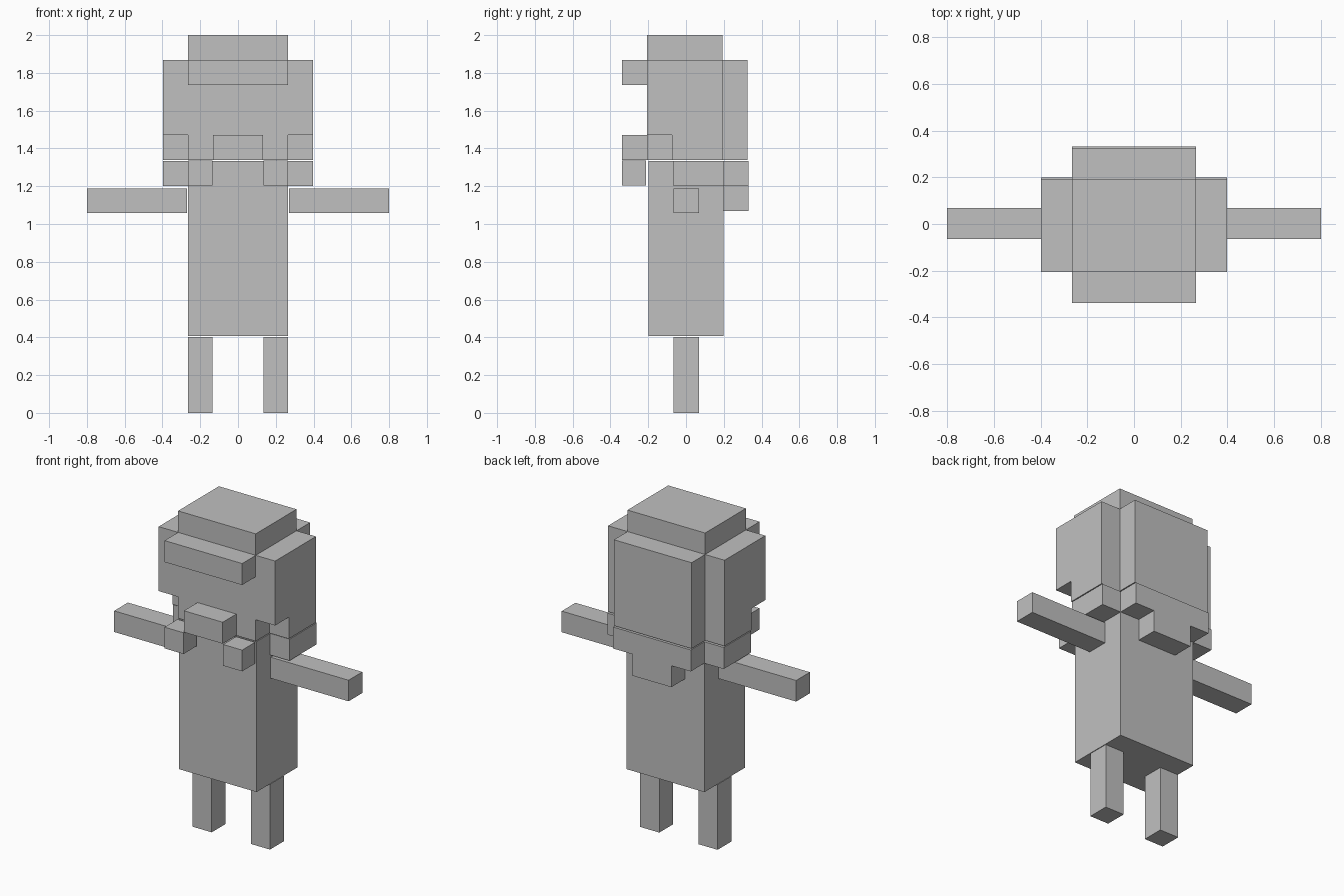
import bpy, bmesh
from mathutils import Vector

if "Cube" in bpy.data.objects:
    bpy.data.objects.remove(bpy.data.objects["Cube"])

grey = bpy.data.materials.new("plain grey")
grey.diffuse_color = (0.53, 0.53, 0.53, 1)
grey.use_nodes = True
grey.node_tree.nodes["Principled BSDF"].inputs["Base Color"].default_value = grey.diffuse_color

U = 0.1325  # edge of one building block


def finish(bm, name):
    bmesh.ops.recalc_face_normals(bm, faces=bm.faces)
    mesh = bpy.data.meshes.new(name)
    bm.to_mesh(mesh)
    bm.free()
    mesh.materials.append(grey)
    obj = bpy.data.objects.new(name, mesh)
    bpy.context.collection.objects.link(obj)
    return obj


def box(name, lo, hi):
    lo, hi = Vector(lo), Vector(hi)
    bm = bmesh.new()
    bmesh.ops.create_cube(bm, size=1)
    for v in bm.verts:
        v.co = (lo + hi) / 2 + v.co * (hi - lo)
    return finish(bm, name)


def blocks(name, origin, add, cut=()):
    """One outer skin around block ranges (x0, x1, y0, y1, z0, z1)."""
    def fill(ranges):
        return {(x, y, z) for a, b, c, d, e, f in ranges
                for x in range(a, b) for y in range(c, d) for z in range(e, f)}
    cells = fill(add) - fill(cut)
    bm = bmesh.new()
    for cell in cells:
        for axis in range(3):
            for side in (0, 1):
                near = list(cell)
                near[axis] += 2 * side - 1
                if tuple(near) in cells:
                    continue
                corners = []
                for p, q in ((0, 0), (1, 0), (1, 1), (0, 1)):
                    c = list(cell)
                    c[axis] += side
                    c[(axis + 1) % 3] += p
                    c[(axis + 2) % 3] += q
                    corners.append(bm.verts.new(Vector(origin) + Vector(c) * U))
                if not side:
                    corners.reverse()
                bm.faces.new(corners)
    bmesh.ops.remove_doubles(bm, verts=bm.verts, dist=0.001)
    bmesh.ops.dissolve_limit(bm, angle_limit=0.01, verts=bm.verts, edges=bm.edges)
    return finish(bm, name)


# Head: core with crown, side and back hair, brow brim, upper lip block
blocks("head", (0, -0.338, 1.339),
       add=[(-2, 2, 1, 4, 0, 5),     # core and crown
            (-3, 3, 1, 4, 0, 4),     # side hair
            (-2, 2, 4, 5, 0, 4),     # back hair
            (-2, 2, 0, 1, 3, 4),     # brow brim
            (-1, 1, 0, 1, 0, 1)],    # upper lip block
       cut=[(-3, -2, 1, 2, 0, 1), (2, 3, 1, 2, 0, 1)])  # cheek notches

# Body: trunk with the lower hair wrapped round its top
blocks("body", (0, -0.198, 0.406),
       add=[(-2, 2, 0, 3, 0, 7),     # trunk
            (-3, 3, 1, 3, 6, 7),     # side collar
            (-2, 2, 3, 4, 6, 7),     # back collar
            (-1, 1, 3, 4, 5, 6)])    # hanging tuft

# Limbs and the hanging lip blocks, mirrored left and right
for s, side in ((-1, "left"), (1, "right")):
    def pair(name, x0, x1, y0, y1, z0, z1):
        xs = sorted((s * x0, s * x1))
        box(f"{side}_{name}", (xs[0], y0, z0), (xs[1], y1, z1))
    pair("arm", 0.269, 0.80, -0.065, 0.069, 1.058, 1.188)
    pair("leg", 0.134, 0.264, -0.065, 0.069, 0.0, 0.403)
    pair("lip_block", 0.135, 0.265, -0.338, -0.211, 1.204, 1.335)
